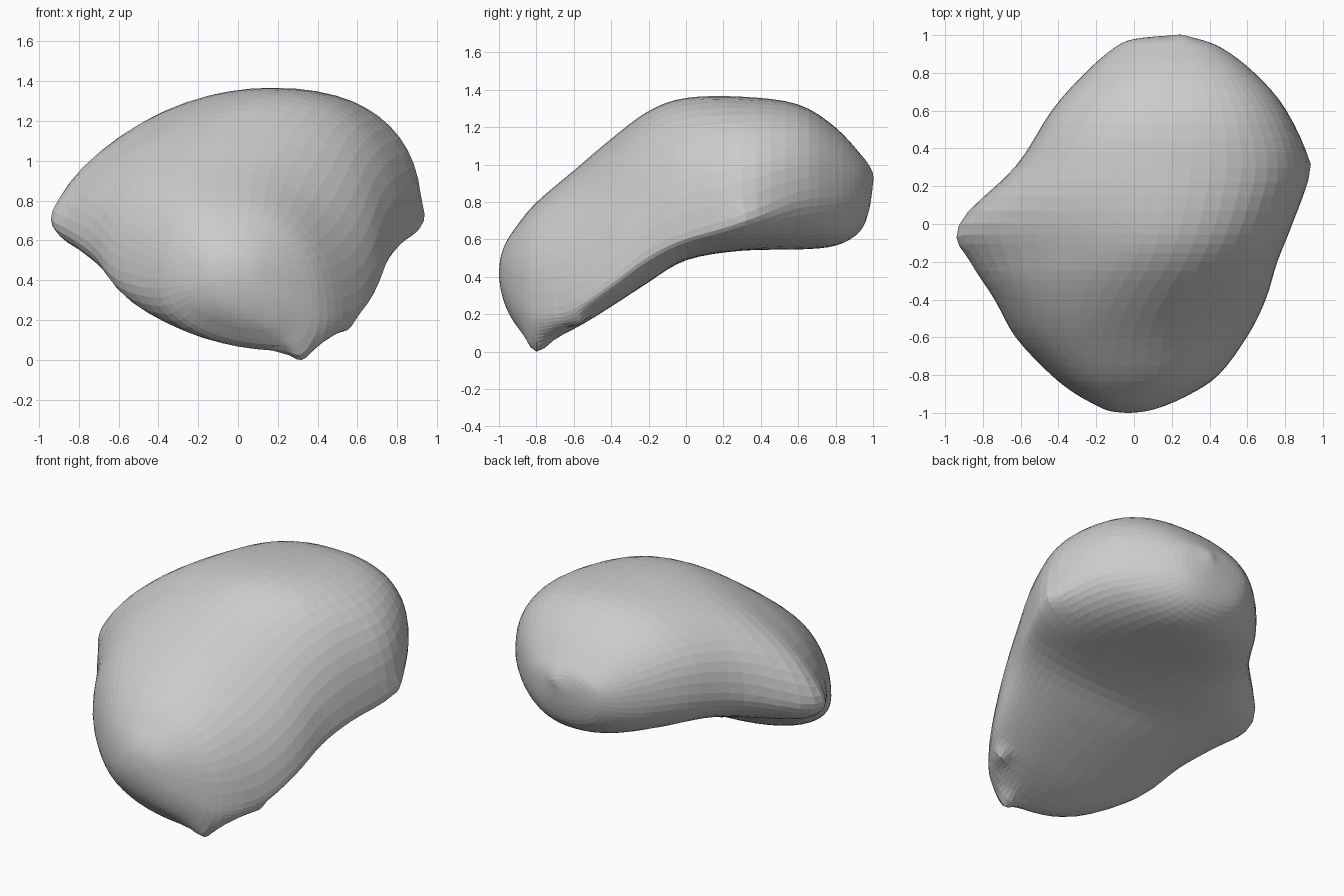
import bpy, bmesh, math
from mathutils import Vector

if "Cube" in bpy.data.objects:
    bpy.data.objects.remove(bpy.data.objects["Cube"])

# Cross-sections from front to back:
# y, left (x, z), right (x, z), crown (x, z), underside (x, z)
SECTIONS = [
    (-0.99, -.13, .42, .07, .41, -.04, .51, -.01, .33),
    (-0.96, -.20, .41, .17, .36, -.05, .59, .03, .23),
    (-0.90, -.31, .41, .30, .30, -.07, .68, .15, .13),
    (-0.80, -.44, .41, .45, .22, -.09, .80, .28, .04),
    (-0.60, -.63, .46, .60, .25, -.10, .97, .27, .12),
    (-0.40, -.74, .58, .70, .38, -.02, 1.14, .25, .24),
    (-0.20, -.87, .66, .76, .53, .08, 1.29, .20, .37),
    (0.00, -.94, .70, .84, .62, .14, 1.36, .12, .49),
    (0.30, -.63, .82, .93, .71, .18, 1.365, .20, .54),
    (0.60, -.44, .88, .81, .85, .22, 1.325, .20, .545),
    (0.80, -.26, .87, .64, .87, .22, 1.20, .20, .565),
    (0.93, -.11, .87, .47, .88, .20, 1.06, .20, .64),
    (0.98, .00, .88, .34, .88, .20, .99, .20, .76),
]
FRONT_POLE = (-1.0,) + (-.03, .42) * 4
BACK_POLE = (1.0,) + (.22, .90) * 4
STEPS, QUARTER = 4, 13


def spline(p0, p1, p2, p3, t):
    return [b + .5 * t * (c - a + t * (2 * a - 5 * b + 4 * c - d + t * (3 * (b - c) + d - a)))
            for a, b, c, d in zip(p0, p1, p2, p3)]


def bump(y, centre, width):
    return math.exp(-((y - centre) / width) ** 2)


def ring(s):
    """Closed section made of four super-ellipse quarters."""
    y, xl, zl, xr, zr, xt, zt, xb, zb = s
    top_left = 2.25 - .65 * bump(y, -.1, .32)
    low_left = 2.0 + .25 * bump(y, -.65, .25) + .3 * bump(y, .5, .5)
    top_right = 2.4 - .4 * bump(y, -.5, .3)
    low_right = 2.2
    quarters = [
        (xt, zr, xr, zt, top_right, False), (xb, zr, xr, zb, low_right, True),
        (xb, zl, xl, zb, low_left, False), (xt, zl, xl, zt, top_left, True),
    ]
    pts = []
    for cx, cz, ex, ez, n, from_side in quarters:
        for k in range(QUARTER):
            a = k / QUARTER * math.pi / 2
            if from_side:
                a = math.pi / 2 - a
            u = max(0, math.sin(a)) ** (2 / n)
            v = max(0, math.cos(a)) ** (2 / n)
            pts.append((cx + (ex - cx) * u, y, cz + (ez - cz) * v))
    return pts


# Loft the body through the smoothed sections
bm = bmesh.new()
keys = [FRONT_POLE] + SECTIONS + [BACK_POLE]
rings = []
for i in range(len(keys) - 1):
    a, d = keys[max(i - 1, 0)], keys[min(i + 2, len(keys) - 1)]
    for k in range(STEPS):
        if i + k:
            s = spline(a, keys[i], keys[i + 1], d, k / STEPS)
            rings.append([bm.verts.new(p) for p in ring(s)])
count = 4 * QUARTER
for r0, r1 in zip(rings, rings[1:]):
    for j in range(count):
        k = (j + 1) % count
        bm.faces.new((r0[j], r0[k], r1[k], r1[j]))
for pole, r in ((FRONT_POLE, rings[0]), (BACK_POLE, rings[-1])):
    tip = bm.verts.new((pole[1], pole[0], pole[2]))
    for j in range(count):
        bm.faces.new((tip, r[j], r[(j + 1) % count]))

# Soften the surface a little
for _ in range(3):
    bmesh.ops.smooth_vert(bm, verts=bm.verts[:], factor=.3,
                          use_axis_x=True, use_axis_y=True, use_axis_z=True)

# Small corners along the lower rim, the back and the side tip
for x, y, z, radius in ((.32, -.80, 0, .07), (.55, -.57, .15, .06), (.935, .32, .70, .08),
                        (.25, 1.0, .95, .05), (-.03, -1.0, .42, .1), (-.94, -.07, .71, .09)):
    target = Vector((x, y, z))
    near = min(bm.verts, key=lambda w: (w.co - target).length)
    origin, pull = near.co.copy(), target - near.co
    for v in bm.verts:
        v.co += pull * math.exp(-((v.co - origin).length / radius) ** 2)

bmesh.ops.triangulate(bm, faces=bm.faces[:])
bmesh.ops.recalc_face_normals(bm, faces=bm.faces[:])
mesh = bpy.data.meshes.new("rounded_body")
bm.to_mesh(mesh)
bm.free()
body = bpy.data.objects.new("rounded_body", mesh)
bpy.context.collection.objects.link(body)
